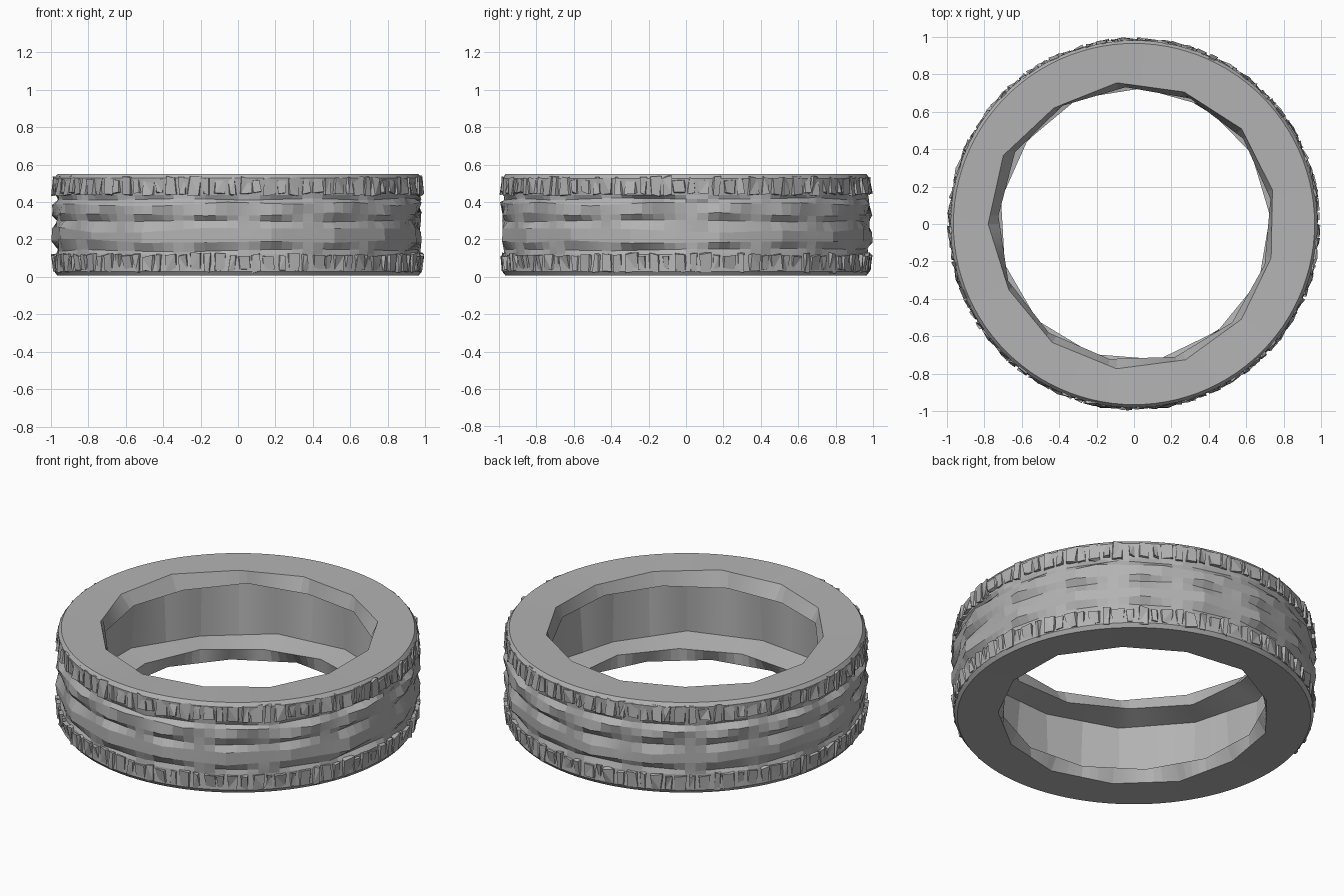
import bpy, bmesh, math, random
from mathutils import Matrix, Vector

random.seed(7)
if "Cube" in bpy.data.objects:
    bpy.data.objects.remove(bpy.data.objects["Cube"])

rubber = bpy.data.materials.new("grey rubber")
rubber.use_nodes = True
grey = (0.45, 0.45, 0.45, 1)
rubber.diffuse_color = grey
rubber.node_tree.nodes["Principled BSDF"].inputs["Base Color"].default_value = grey

WIDE = 8             # segments per facet inside the ring
MID = 6              # segments per facet on the grooved tread
SEGS = 13 * WIDE     # segments round the ring


def finish(name, bm, angle):
    bmesh.ops.recalc_face_normals(bm, faces=bm.faces)
    mesh = bpy.data.meshes.new(name)
    bm.to_mesh(mesh)
    bm.free()
    mesh.materials.append(rubber)
    obj = bpy.data.objects.new(name, mesh)
    bpy.context.collection.objects.link(obj)
    bpy.ops.object.select_all(action='DESELECT')
    obj.select_set(True)
    bpy.context.view_layer.objects.active = obj
    bpy.ops.object.shade_smooth_by_angle(angle=math.radians(angle))


def polar(r, a, z):
    return Vector((r * math.cos(a), r * math.sin(a), z))


def ring(r, z, step, dr, dz):
    """Points round the axis; a step above one gives long uneven facets."""
    start = random.randrange(step)
    marks = list(range(start, SEGS - step // 2 + start, step))
    corners = [polar(r + random.uniform(-dr, dr), math.tau * m / SEGS,
                     z + random.uniform(-dz, dz)) for m in marks]
    points = [None] * SEGS
    for i, mark in enumerate(marks):
        j = (i + 1) % len(marks)
        span = (marks[j] - mark) % SEGS
        for k in range(span):
            points[(mark + k) % SEGS] = corners[i].lerp(corners[j], k / span)
    return points


# Carcass: hollow section with grooved tread and chamfered bead lips
section = [
    (0.755, 0.014, WIDE, 0.018, 0.003), (0.965, 0.006, 1, 0, 0),
    (0.981, 0.028, 1, 0, 0), (0.974, 0.12, 1, 0, 0),
    (0.978, 0.145, MID, 0.005, 0.012), (0.997, 0.19, MID, 0.003, 0.015),
    (0.997, 0.25, MID, 0.003, 0.015), (0.981, 0.298, MID, 0.004, 0.006),
    (0.997, 0.335, MID, 0.003, 0.01), (0.998, 0.39, MID, 0.002, 0.012),
    (0.978, 0.418, MID, 0.004, 0.01), (0.974, 0.437, 1, 0, 0),
    (0.981, 0.527, 1, 0, 0), (0.965, 0.549, 1, 0, 0),
    (0.765, 0.544, WIDE, 0.025, 0.004), (0.735, 0.468, WIDE, 0.01, 0.012),
    (0.88, 0.435, WIDE, 0.008, 0.01), (0.88, 0.112, WIDE, 0.008, 0.01),
    (0.73, 0.083, WIDE, 0.01, 0.012)]
bm = bmesh.new()
rows = [[bm.verts.new(p) for p in ring(*s)] for s in section]
for a, b in zip(rows, rows[1:] + rows[:1]):
    for i in range(SEGS):
        j = (i + 1) % SEGS
        bm.faces.new((a[i], a[j], b[j], b[i]))
finish("tyre_carcass", bm, 7)


def tread(name, z, slope):
    """Shoulder band of paired, chipped lugs."""
    bm = bmesh.new()
    count = 46
    for i in range(count):
        for offset, width in ((-0.032, 0.066), (0.034, 0.04)):
            a = math.tau * i / count + offset + random.uniform(-0.006, 0.006)
            height = random.uniform(0.07, 0.1)
            verts = bmesh.ops.create_cube(bm, size=1)["verts"]
            for v in verts:
                outer = v.co.x > 0
                chip = random.uniform(0, 0.018)
                lean = slope * v.co.z * 0.008
                skew = random.uniform(-0.008, 0.008)
                v.co = Vector((0.996 - chip - lean if outer else 0.96,
                               v.co.y * width * (0.85 if outer else 1) + skew,
                               z + v.co.z * height + skew))
            bmesh.ops.transform(bm, matrix=Matrix.Rotation(a, 4, 'Z'), verts=verts)
    bmesh.ops.triangulate(bm, faces=bm.faces)
    finish(name, bm, 10)


tread("lower_tread_lugs", 0.075, -1)
tread("upper_tread_lugs", 0.485, 1)
